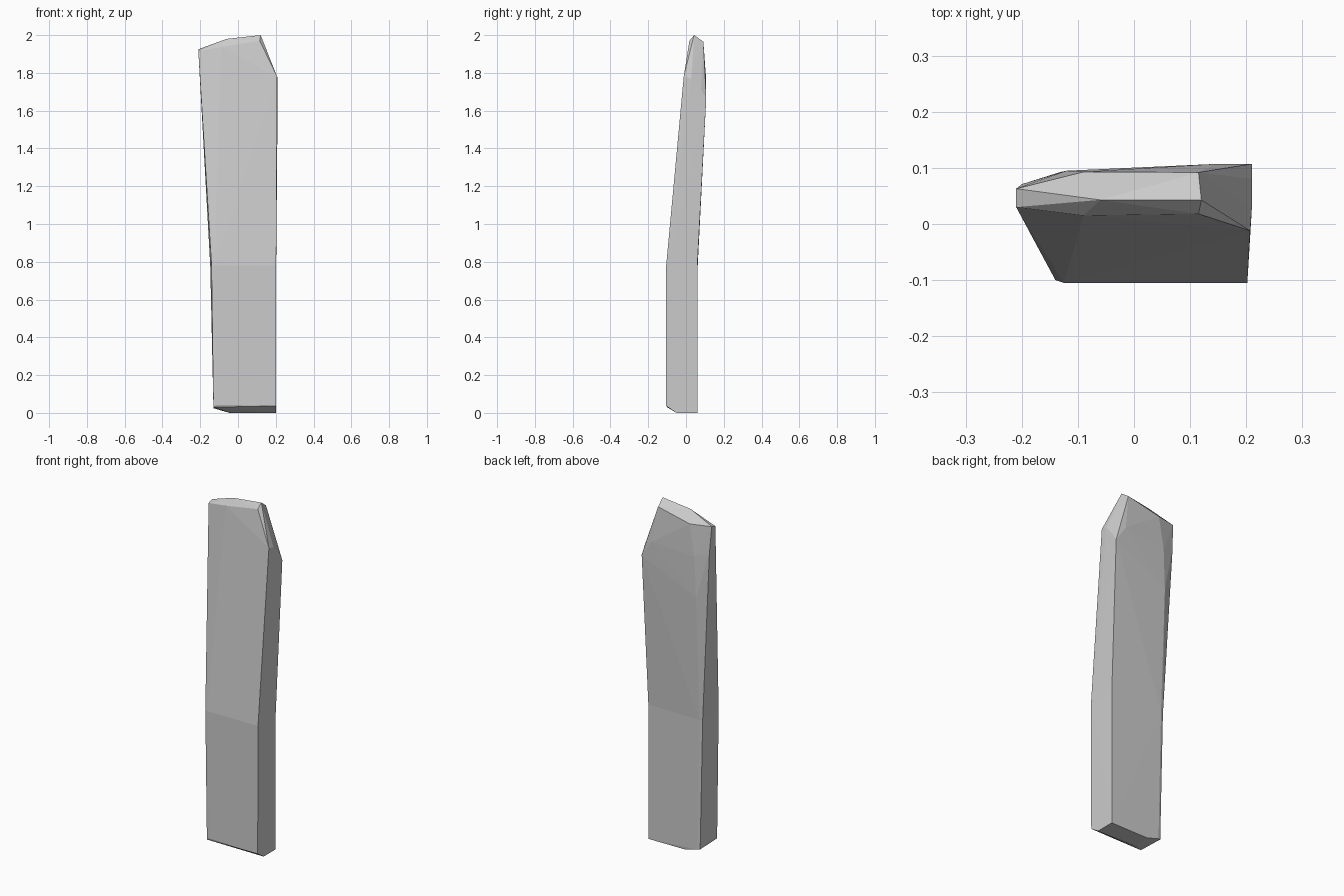
import bpy, bmesh

if "Cube" in bpy.data.objects:
    bpy.data.objects.remove(bpy.data.objects["Cube"])

WAIST = 0.78
waist = [(x, y, WAIST) for x, y in (
    (-.14, -.1), (-.125, -.105), (.202, -.105), (.2, .06), (-.13, .062), (-.147, .057))]

# Foot: chamfered along the front and left edges
foot = [(-.04, .058, 0), (-.045, -.03, 0), (-.03, -.045, 0), (.2, -.05, 0), (.2, .06, 0),
        (-.13, -.1, .03), (-.115, -.105, .043), (.2, -.105, .037), (-.13, .056, .025),
        (-.115, .06, .022)]

# Head: leaning back, with chipped facets round the crown
head = [(-.21, .03, 1.915), (-.09, .015, 1.937), (.115, .018, 1.97), (.207, -.012, 1.78),
        (.21, .027, 1.77), (.21, .08, 1.71), (.21, .107, 1.665), (.145, .107, 1.76),
        (-.12, .095, 1.74), (-.13, .093, 1.5), (-.2, .071, 1.77), (-.21, .063, 1.925),
        (-.06, .043, 1.98), (.12, .043, 2.0), (.115, .092, 1.965), (-.09, .093, 1.92)]


def add_hull(bm, points):
    """Wrap points in a faceted shell, leaving the waist open."""
    verts = [bm.verts.new(p) for p in points]
    bmesh.ops.convex_hull(bm, input=verts)
    caps = [f for f in bm.faces if all(abs(v.co.z - WAIST) < 1e-5 for v in f.verts)]
    bmesh.ops.delete(bm, geom=caps, context='FACES')


# Stone slab: two convex halves welded at the waist
bm = bmesh.new()
add_hull(bm, waist + foot)
add_hull(bm, waist + head)
bmesh.ops.remove_doubles(bm, verts=bm.verts, dist=1e-4)
loose = [v for v in bm.verts if not v.link_faces]
bmesh.ops.delete(bm, geom=loose, context='VERTS')
bmesh.ops.recalc_face_normals(bm, faces=bm.faces)
mesh = bpy.data.meshes.new("stone_slab")
bm.to_mesh(mesh)
bm.free()
slab = bpy.data.objects.new("stone_slab", mesh)
bpy.context.collection.objects.link(slab)
